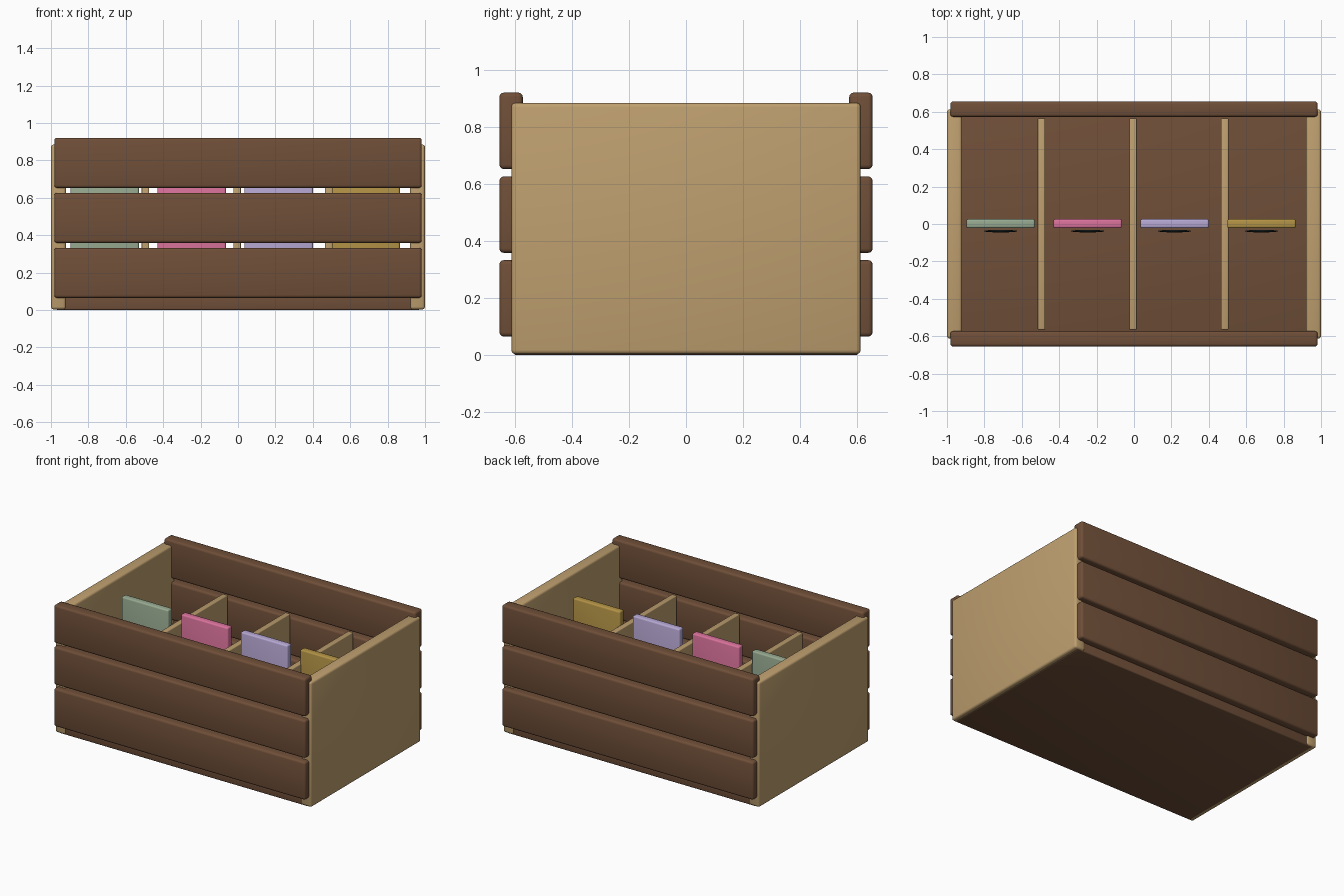
import bpy, bmesh

if "Cube" in bpy.data.objects:
    bpy.data.objects.remove(bpy.data.objects["Cube"])


def material(name, rgb):
    m = bpy.data.materials.new(name)
    m.diffuse_color = (*rgb, 1)
    m.use_nodes = True
    m.node_tree.nodes["Principled BSDF"].inputs["Base Color"].default_value = m.diffuse_color
    return m


BROWN = material("dark_wood", (0.16, 0.078, 0.04))
TAN = material("light_wood", (0.52, 0.35, 0.16))
DARK = material("card_mark", (0.03, 0.06, 0.055))


def finish(bm, name, mat):
    me = bpy.data.meshes.new(name)
    bm.to_mesh(me)
    bm.free()
    me.materials.append(mat)
    ob = bpy.data.objects.new(name, me)
    bpy.context.collection.objects.link(ob)
    bpy.context.view_layer.objects.active = ob
    ob.select_set(True)
    bpy.ops.object.shade_smooth_by_angle(angle=0.6)
    ob.select_set(False)
    return ob


def box(name, x, y, z, mat, bevel):
    """Rounded box from (min, max) ranges."""
    bm = bmesh.new()
    bmesh.ops.create_cube(bm, size=1)
    for v in bm.verts:
        for i, (a, b) in enumerate((x, y, z)):
            v.co[i] = a if v.co[i] < 0 else b
    bmesh.ops.bevel(bm, geom=bm.edges[:], offset=bevel, segments=3,
                    profile=0.5, affect='EDGES')
    return finish(bm, name, mat)


# floor board
box("base", (-0.97, 0.97), (-0.605, 0.605), (0, 0.09), BROWN, 0.008)

# solid end panels
for side, x in (("left", (-1, -0.92)), ("right", (0.92, 1))):
    box(side + "_end_panel", x, (-0.613, 0.613), (0.003, 0.885), TAN, 0.015)

# three slats on the front and back
for side, y in (("front", (-0.655, -0.573)), ("back", (0.573, 0.655))):
    for i, z in enumerate((0.065, 0.359, 0.653)):
        box(f"{side}_slat_{i + 1}", (-0.982, 0.982), y, (z, z + 0.268), BROWN, 0.015)

# compartment dividers
for i, x in enumerate((-0.495, -0.005, 0.485)):
    box(f"divider_{i + 1}", (x - 0.02, x + 0.02), (-0.565, 0.565), (0.08, 0.66), TAN, 0.006)

# coloured index cards, each with a small dark mark on its front
colours = (("green", (0.31, 0.40, 0.28)), ("pink", (0.70, 0.17, 0.33)),
           ("lavender", (0.47, 0.39, 0.65)), ("gold", (0.45, 0.29, 0.06)))
for i, (name, rgb) in enumerate(colours):
    x = -0.713 + 0.465 * i
    box(name + "_card", (x - 0.183, x + 0.183), (-0.022, 0.026), (0.085, 0.76),
        material(name, rgb), 0.01)
    bm = bmesh.new()
    bmesh.ops.create_uvsphere(bm, u_segments=24, v_segments=12, radius=1)
    bmesh.ops.scale(bm, vec=(0.09, 0.007, 0.06), verts=bm.verts)
    bmesh.ops.translate(bm, vec=(x, -0.038, 0.5), verts=bm.verts)
    finish(bm, name + "_card_mark", DARK)
